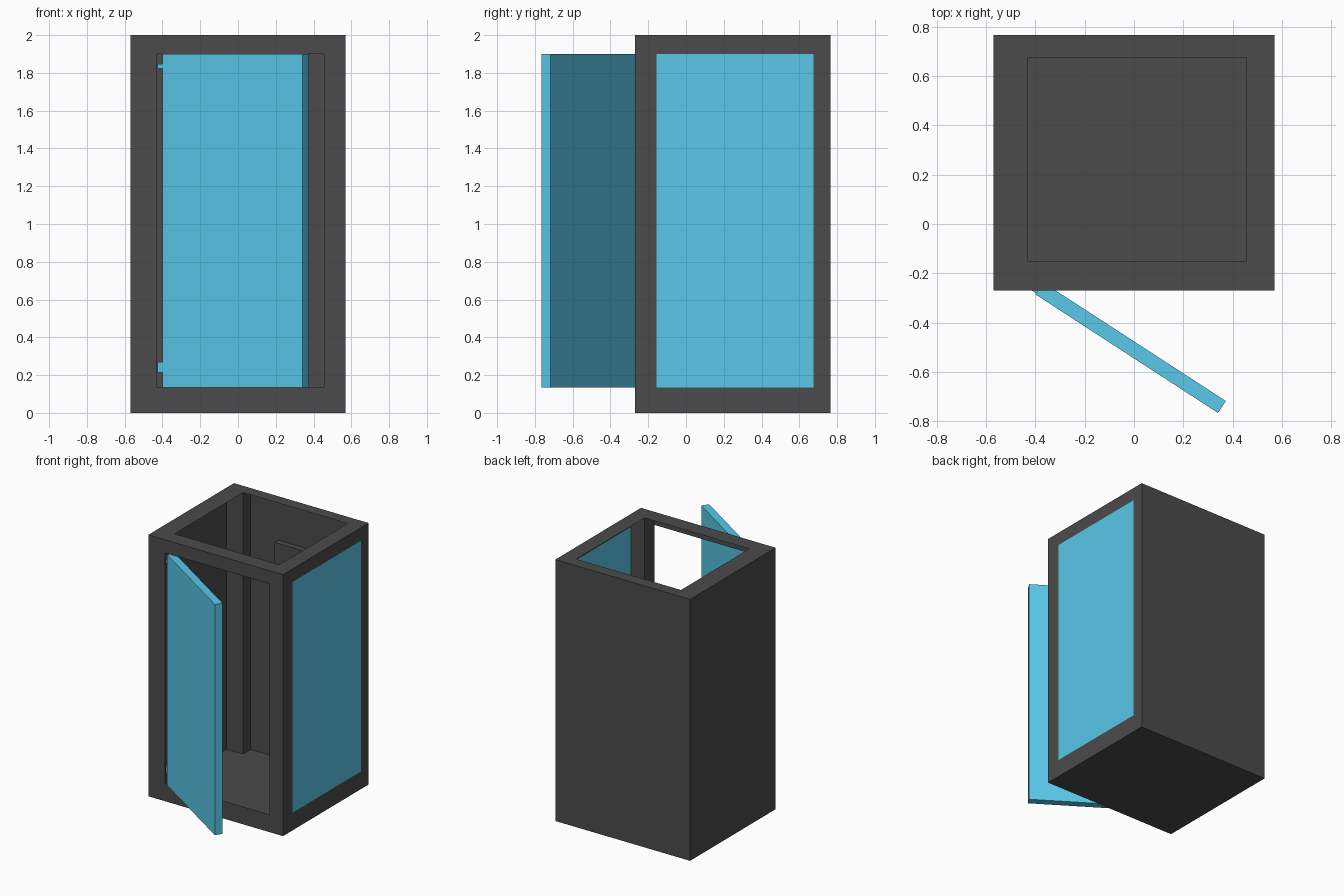
import bpy, bmesh
from math import radians
from mathutils import Matrix

if "Cube" in bpy.data.objects:
    bpy.data.objects.remove(bpy.data.objects["Cube"])


def material(name, rgb):
    m = bpy.data.materials.new(name)
    m.diffuse_color = (*rgb, 1)
    m.use_nodes = True
    m.node_tree.nodes["Principled BSDF"].inputs["Base Color"].default_value = m.diffuse_color
    return m


DARK = material("dark_metal", (0.07, 0.07, 0.07))
BLUE = material("blue_glass", (0.10, 0.58, 0.82))

# Outer shell and inner edges of the corner posts
X0, X1, Y0, Y1, H = -0.57, 0.57, -0.27, 0.765, 2.0
IX0, IX1, IY0, IY1 = -0.43, 0.455, -0.15, 0.675
Z0, Z1 = 0.135, 1.9


def finish(name, bm, mat):
    me = bpy.data.meshes.new(name)
    bm.to_mesh(me)
    bm.free()
    me.materials.append(mat)
    ob = bpy.data.objects.new(name, me)
    bpy.context.collection.objects.link(ob)
    return ob


def box(name, lo, hi, mat):
    bm = bmesh.new()
    size = [b - a for a, b in zip(lo, hi)]
    mid = [(a + b) / 2 for a, b in zip(lo, hi)]
    bmesh.ops.create_cube(bm, size=1, matrix=Matrix.Translation(mid) @ Matrix.Diagonal((*size, 1)))
    return finish(name, bm, mat)


def rect(a0, a1, b0, b1):
    return [(a0, b0), (a1, b0), (a1, b1), (a0, b1)]


def panel(name, outer, place, mat, hole=None, flip=False):
    """Flat sheet, optionally with a rectangular hole; place maps 2D to 3D."""
    bm = bmesh.new()
    o = [bm.verts.new(place(*p)) for p in outer]
    if hole:
        i = [bm.verts.new(place(*p)) for p in hole]
        for k in range(4):
            n = (k + 1) % 4
            bm.faces.new((o[k], o[n], i[n], i[k]))
    else:
        bm.faces.new(o)
    if flip:
        bmesh.ops.reverse_faces(bm, faces=bm.faces[:])
    return finish(name, bm, mat)


# Sheet walls, floor and open top rim
side = rect(Y0, Y1, 0, H)
window = rect(-0.155, IY1, Z0, Z1)
panel("front_wall", rect(X0, X1, 0, H), lambda a, b: (a, Y0, b), DARK, rect(IX0, IX1, Z0, Z1))
panel("back_wall", rect(X0, X1, 0, H), lambda a, b: (a, Y1, b), DARK, flip=True)
panel("left_wall", side, lambda a, b: (X0, a, b), DARK, flip=True)
panel("right_wall", side, lambda a, b: (X1, a, b), DARK, window)
panel("right_window", window, lambda a, b: (X1, a, b), BLUE)
panel("floor", rect(X0, X1, Y0, Y1), lambda a, b: (a, b, 0), DARK, flip=True)
panel("top_rim", rect(X0, X1, Y0, Y1), lambda a, b: (a, b, H), DARK, rect(IX0, IX1, IY0, IY1))

# Corner posts
for xs, xa, xb in (("left", X0, IX0), ("right", IX1, X1)):
    for ys, ya, yb in (("front", Y0, IY0), ("back", IY1, Y1)):
        bm = bmesh.new()
        # only the two faces that look into the booth
        x_in = xb if xs == "left" else xa
        y_in = yb if ys == "front" else ya
        for p, q in (((x_in, ya), (x_in, yb)), ((xa, y_in), (xb, y_in))):
            bm.faces.new([bm.verts.new(v) for v in ((*p, 0), (*q, 0), (*q, H), (*p, H))])
        finish(f"{ys}_{xs}_post", bm, DARK)

# Wall unit inside, against the back wall
box("wall_unit", (-0.195, 0.72, 1.0), (0.25, Y1, 1.665), DARK)

# Door standing ajar, with two hinges on its left edge
swing = Matrix.Translation((-0.40, -0.285, 0)) @ Matrix.Rotation(radians(-33), 4, 'Z')
door_parts = [
    box("door", (0, 0, Z0), (0.883, 0.058, Z1), BLUE),
    box("upper_hinge", (-0.036, 0.005, 1.822), (0, 0.035, 1.846), BLUE),
    box("lower_hinge", (-0.036, 0.005, 0.215), (0, 0.035, 0.27), BLUE),
]
for ob in door_parts:
    ob.matrix_world = swing
